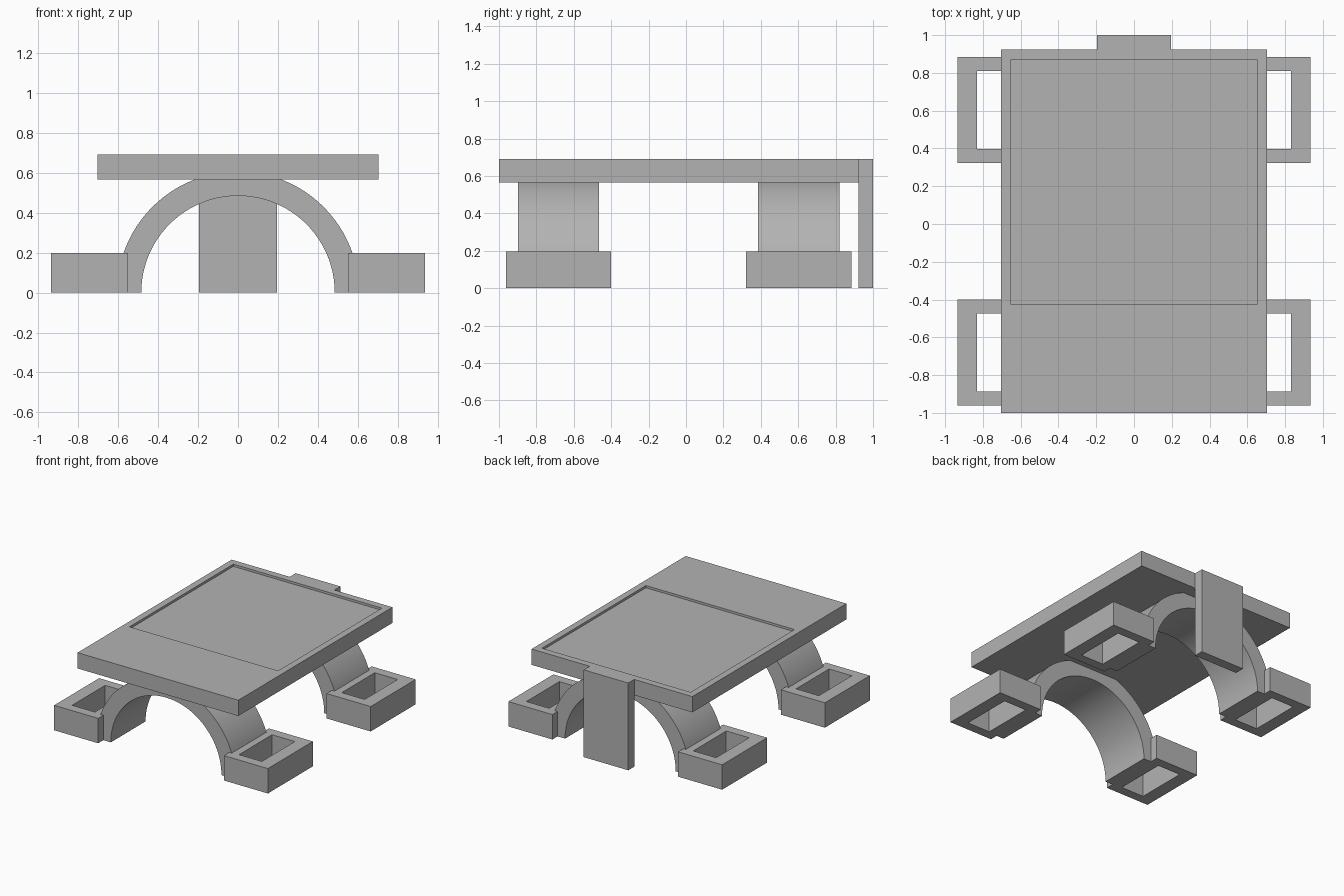
import bpy, bmesh, math

if "Cube" in bpy.data.objects:
    bpy.data.objects.remove(bpy.data.objects["Cube"], do_unlink=True)

grey = bpy.data.materials.new("plain grey")
grey.use_nodes = True
GREY = (0.45, 0.45, 0.45, 1)
grey.diffuse_color = GREY
grey.node_tree.nodes["Principled BSDF"].inputs["Base Color"].default_value = GREY


def finish(bm, name):
    bmesh.ops.recalc_face_normals(bm, faces=bm.faces[:])
    mesh = bpy.data.meshes.new(name)
    bm.to_mesh(mesh)
    bm.free()
    mesh.materials.append(grey)
    obj = bpy.data.objects.new(name, mesh)
    bpy.context.collection.objects.link(obj)
    return obj


def box(x, y, z):
    """Box between the given (low, high) limits on each axis."""
    bm = bmesh.new()
    bmesh.ops.create_cube(bm, size=2)
    for v in bm.verts:
        v.co = [lim[int(c > 0)] for lim, c in zip((x, y, z), v.co)]
    return bm


def inset_rect(bm, face, x, y):
    """Inset a horizontal face to the rectangle given by its limits."""
    mid = face.calc_center_median()
    bmesh.ops.inset_individual(bm, faces=[face], thickness=0.01)
    for v in face.verts:
        v.co.x = x[int(v.co.x > mid.x)]
        v.co.y = y[int(v.co.y > mid.y)]
    return face


def horizontal_faces(bm):
    bm.normal_update()
    return [f for f in bm.faces if abs(f.normal.z) > 0.9]


# Table top with a shallow sunken panel
bm = box((-0.703, 0.703), (-1, 0.925), (0.565, 0.69))
top = max(horizontal_faces(bm), key=lambda f: f.calc_center_median().z)
inset_rect(bm, top, (-0.65, 0.65), (-0.427, 0.87))
floor = bmesh.ops.extrude_discrete_faces(bm, faces=[top])["faces"][0]
for v in floor.verts:
    v.co.z -= 0.018
finish(bm, "table_top")

# Upright panel at the back
finish(box((-0.195, 0.195), (0.922, 1), (0, 0.69)), "back_panel")


def arch(name, y0, y1, inner=0.484, outer=0.606, steps=48):
    bm = bmesh.new()
    angles = [math.pi * i / steps for i in range(steps + 1)]
    rings = [[bm.verts.new((r * math.cos(a), y, r * math.sin(a)))
              for r, y in ((inner, y0), (outer, y0), (outer, y1), (inner, y1))]
             for a in angles]
    for a, b in zip(rings, rings[1:]):
        for i in range(4):
            j = (i + 1) % 4
            bm.faces.new((a[i], a[j], b[j], b[i]))
    bm.faces.new(rings[0])
    bm.faces.new(rings[-1])
    obj = finish(bm, name)
    bpy.ops.object.select_all(action="DESELECT")
    obj.select_set(True)
    bpy.context.view_layer.objects.active = obj
    bpy.ops.object.shade_smooth_by_angle(angle=math.radians(30))


def foot(name, side, y0, y1):
    """Block with a rectangular opening running straight through."""
    xs = sorted((side * 0.55, side * 0.935))
    hole = sorted((side * 0.63, side * 0.83))
    bm = box(xs, (y0, y1), (0, 0.197))
    faces = [inset_rect(bm, f, hole, (y0 + 0.075, y1 - 0.075))
             for f in horizontal_faces(bm)]
    edges = [e for f in faces for e in f.edges]
    bmesh.ops.delete(bm, geom=faces, context="FACES_ONLY")
    bmesh.ops.bridge_loops(bm, edges=edges)
    finish(bm, name)


# Arched legs and their four feet
for end, y0 in (("front", -0.962), ("back", 0.322)):
    arch(end + "_arch", y0 + 0.064, y0 + 0.498)
    for label, side in (("left", 1), ("right", -1)):
        foot(f"{end}_{label}_foot", side, y0, y0 + 0.562)
